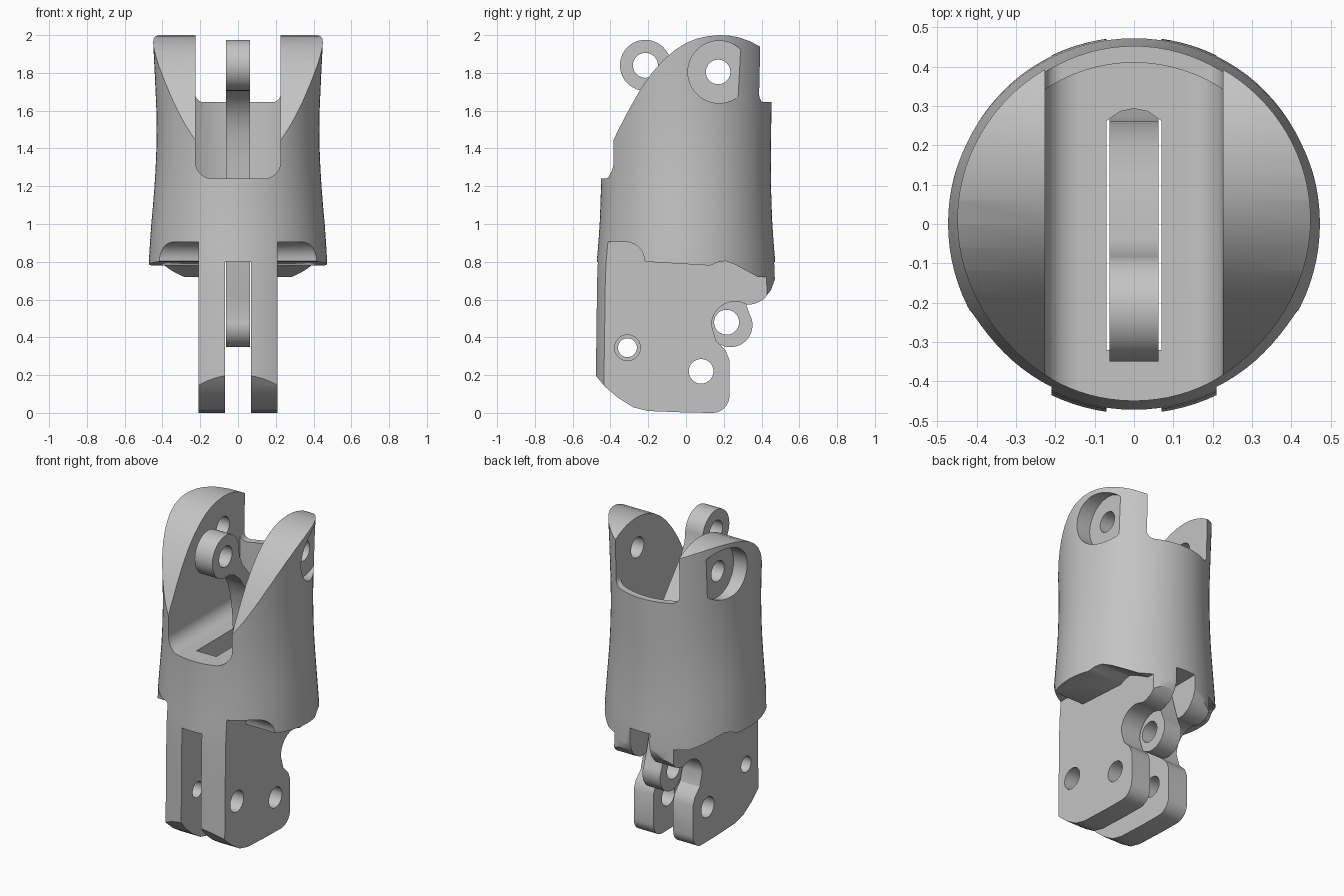
import bpy, bmesh, math
from mathutils import Vector

cube = bpy.data.objects.get("Cube")
if cube:
    bpy.data.objects.remove(cube, do_unlink=True)

grey = bpy.data.materials.new("plain_grey")
grey.use_nodes = True
colour = (0.55, 0.55, 0.55, 1)
grey.diffuse_color = colour
grey.node_tree.nodes["Principled BSDF"].inputs["Base Color"].default_value = colour


def finish(name, bm):
    bmesh.ops.recalc_face_normals(bm, faces=bm.faces)
    mesh = bpy.data.meshes.new(name)
    bm.to_mesh(mesh)
    bm.free()
    mesh.materials.append(grey)
    obj = bpy.data.objects.new(name, mesh)
    bpy.context.collection.objects.link(obj)
    return obj


def prism(name, outline, axis, low, high):
    """Extrude a 2D outline along x, y or z between low and high."""
    place = {"x": lambda a, b, t: (t, a, b),
             "y": lambda a, b, t: (a, t, b),
             "z": lambda a, b, t: (a, b, t)}[axis]
    bm = bmesh.new()
    face = bm.faces.new([bm.verts.new(place(a, b, low)) for a, b in outline])
    moved = bmesh.ops.extrude_face_region(bm, geom=[face])["geom"]
    shift = Vector(place(0, 0, high - low))
    for v in moved:
        if isinstance(v, bmesh.types.BMVert):
            v.co += shift
    return finish(name, bm)


def arc(cx, cy, r, start, end, steps=10):
    angles = [math.radians(start + (end - start) * i / steps) for i in range(steps + 1)]
    return [(cx + r * math.cos(a), cy + r * math.sin(a)) for a in angles]


def disc(cx, cy, r):
    return arc(cx, cy, r, 0, 352.5, 47)


def combine(obj, tool, operation="DIFFERENCE"):
    mod = obj.modifiers.new("cut", "BOOLEAN")
    mod.operation, mod.solver, mod.object = operation, "EXACT", tool
    bpy.context.view_layer.objects.active = obj
    bpy.ops.object.modifier_apply(modifier=mod.name)
    bpy.data.objects.remove(tool, do_unlink=True)


def channel(floor, half, r):
    """Round-bottomed slot section, open at the top."""
    return ([(-half, 2.3)] + arc(-half + r, floor + r, r, 180, 270)
            + arc(half - r, floor + r, r, 270, 360) + [(half, 2.3)])


def smooth(obj):
    bpy.ops.object.select_all(action="DESELECT")
    obj.select_set(True)
    bpy.context.view_layer.objects.active = obj
    bpy.ops.object.shade_smooth_by_angle(angle=math.radians(28))


# Waisted round sleeve: height, half width, half depth
levels = [(-0.1, .486, .486), (.7, .476, .476), (.8, .472, .472), (.9, .466, .464),
          (1.0, .459, .457), (1.1, .45, .453), (1.2, .442, .45), (1.3, .436, .449),
          (1.4, .432, .45), (1.5, .431, .451), (1.6, .432, .452), (1.8, .441, .454),
          (2.1, .456, .457)]
bm = bmesh.new()
rings = []
for z, rx, ry in levels:
    rings.append([bm.verts.new((rx * x, ry * y, z)) for x, y in arc(0, 0, 1, 0, 356.25, 95)])
for lower, upper in zip(rings, rings[1:]):
    for i in range(len(lower)):
        j = (i + 1) % len(lower)
        bm.faces.new((lower[i], lower[j], upper[j], upper[i]))
bm.faces.new(rings[0])
bm.faces.new(rings[-1])
body = finish("finger_body", bm)

# Side silhouette: chin, heel, rear notch and sloping crown
side = [(-.6, .35), (-.48, .2), (-.43, .14), (-.36, .08), (-.28, .03), (-.2, .01), (0, .002)]
side += arc(.14, .09, .09, 270, 360)
side += [(.23, .28), (.21, .33), (.16, .38)] + arc(.26, .465, .125, 180, 60, 8)
side += [(.36, .576), (.41, .6), (.45, .65), (.475, .72), (.6, .8), (.6, 1.82)]
side += [(.39, 1.94), (.34, 1.967), (.28, 1.988), (.23, 1.997), (.18, 2), (.12, 1.995),
         (.06, 1.982), (0, 1.958), (-.06, 1.92), (-.12, 1.868), (-.18, 1.8), (-.24, 1.715),
         (-.3, 1.61), (-.36, 1.495), (-.4, 1.41), (-.5, 1.2), (-.6, 1.2)]
combine(body, prism("side_shape", side, "x", -0.7, 0.7), "INTERSECT")

# Trim both flanks below the sleeve to leave the inner plates
skirt = [(-.6, .905), (-.33, .905)] + arc(-.32, .805, .1, 85, 0, 8)
skirt += [(-.21, .8), (.13, .78), (.17, .798), (.21, .804), (.26, .785), (.38, .72),
          (.6, .72), (.6, -.2), (-.6, -.2)]
for s in (-1, 1):
    combine(body, prism("flank", skirt, "x", s * .21, s * .8))

# Knuckle cavity with a curved rear wall, and the lower opening behind it
cavity = prism("cavity", channel(1.24, .226, .09), "y", -0.8, 0.6)
plan = [(-.41, -.9), (.41, -.9)] + arc(0, 0, .41, 0, 180, 40)
combine(cavity, prism("plan", plan, "z", 1, 2.5), "INTERSECT")
combine(body, cavity)
combine(body, prism("rear_opening", channel(1.645, .226, .045), "y", 0.2, 0.8))

# Central link slot: open fork below, closed shaft through the floor
fork = [(-.07, -.2), (.07, -.2), (.07, .8), (-.07, .8)]
combine(body, prism("fork_gap", fork, "y", -0.8, 0.8))
shaft = [(-.07, -.32), (.07, -.32), (.07, .262), (.035, .286), (0, .293), (-.035, .286), (-.07, .262)]
combine(body, prism("shaft", shaft, "z", 0.7, 1.4))

# Pin holes and outer recesses
combine(body, prism("upper_pin", disc(.17, 1.805, .065), "x", -0.8, 0.8))
combine(body, prism("lower_pin", disc(.08, .22, .065), "x", -0.8, 0.8))
combine(body, prism("front_pin", disc(-.31, .345, .05), "x", -0.8, 0))
combine(body, prism("front_pin_head", disc(-.31, .345, .068), "x", 0, 0.8))
for s in (-1, 1):
    combine(body, prism("recess", disc(.175, 1.805, .165), "x", s * .345, s * .8))
smooth(body)

# Swan-necked tension link with an eye at each end
link_side = arc(-.215, 1.84, .135, 10, 285, 32)
link_side += [(-.13, 1.69), (-.07, 1.64), (-.02, 1.57), (.01, 1.48), (.03, 1.36), (.04, 1.2),
              (.05, 1), (.07, .8), (.1, .62)]
link_side += arc(.235, .465, .117, 165, 390, 28)
link_side += [(.31, .6), (.27, .74), (.26, .9), (.26, 1.2), (.24, 1.33), (.2, 1.42),
              (.12, 1.53), (-.04, 1.72), (-.075, 1.79)]
link = prism("tension_link", link_side, "x", -0.0625, 0.0625)
combine(link, prism("upper_eye", disc(-.215, 1.84, .066), "x", -0.3, 0.3))
combine(link, prism("lower_eye", disc(.215, .48, .066), "x", -0.3, 0.3))
smooth(link)
